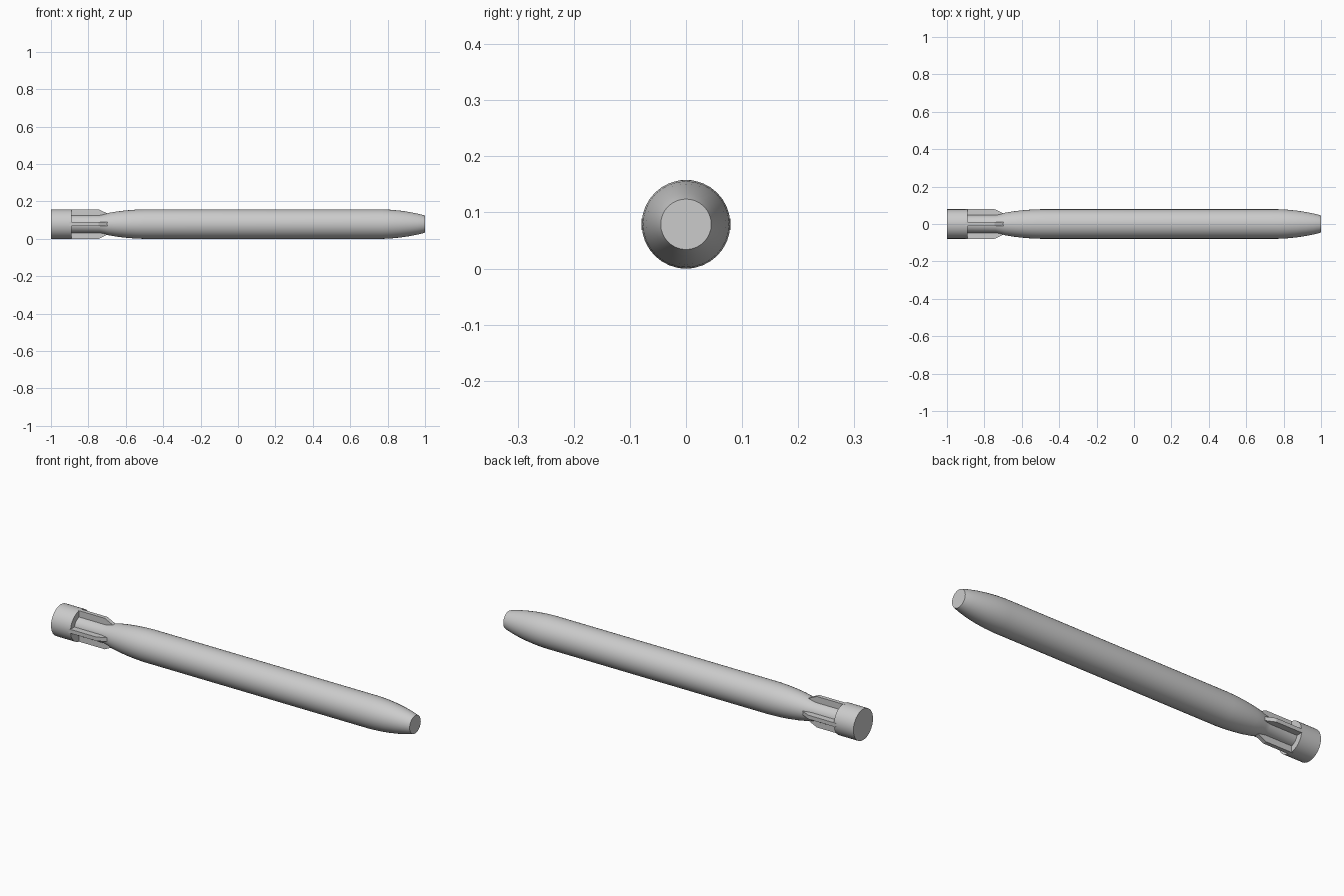
import bpy, bmesh, math
from mathutils import Matrix

R = 0.079          # body radius, also the height of the axis
SIDES = 32

cube = bpy.data.objects.get("Cube")
if cube:
    bpy.data.objects.remove(cube, do_unlink=True)

# Single painted-metal colour
grey = bpy.data.materials.new("light grey")
grey.use_nodes = True
colour = (0.6, 0.6, 0.6, 1)
grey.diffuse_color = colour
grey.node_tree.nodes["Principled BSDF"].inputs["Base Color"].default_value = colour


def finish(name, bm, smooth=True):
    bmesh.ops.recalc_face_normals(bm, faces=bm.faces)
    mesh = bpy.data.meshes.new(name)
    bm.to_mesh(mesh)
    bm.free()
    mesh.materials.append(grey)
    obj = bpy.data.objects.new(name, mesh)
    obj.location.z = R
    bpy.context.collection.objects.link(obj)
    if smooth:
        bpy.ops.object.select_all(action="DESELECT")
        obj.select_set(True)
        bpy.context.view_layer.objects.active = obj
        bpy.ops.object.shade_smooth_by_angle(angle=math.radians(25))
    return obj


def lathe(name, profile):
    """Closed solid of revolution about x from (x, radius) points."""
    bm = bmesh.new()
    rings = []
    for x, r in profile:
        angles = [math.tau * i / SIDES for i in range(SIDES)]
        rings.append([bm.verts.new((x, r * math.cos(a), r * math.sin(a))) for a in angles])
    for a, b in zip(rings, rings[1:]):
        for i in range(SIDES):
            j = (i + 1) % SIDES
            bm.faces.new((a[i], a[j], b[j], b[i]))
    bm.faces.new(rings[0])
    bm.faces.new(rings[-1])
    return finish(name, bm)


def fin(name, angle, thickness=0.02):
    """Flat fin with a swept leading edge, turned about the x axis."""
    outline = [(-0.9, 0.02), (-0.9, R), (-0.745, R), (-0.695, 0.055), (-0.695, 0.02)]
    bm = bmesh.new()
    face = bm.faces.new([bm.verts.new((x, -thickness / 2, z)) for x, z in outline])
    extruded = bmesh.ops.extrude_face_region(bm, geom=[face])["geom"]
    moved = [v for v in extruded if isinstance(v, bmesh.types.BMVert)]
    bmesh.ops.translate(bm, verts=moved, vec=(0, thickness, 0))
    bmesh.ops.transform(bm, matrix=Matrix.Rotation(angle, 4, "X"), verts=bm.verts)
    return finish(name, bm, smooth=False)


# Body: narrow tail stem, flared shoulder, long barrel, rounded blunt nose
lathe("body", [(-0.9, 0.048), (-0.74, 0.048), (-0.715, 0.053), (-0.69, 0.06),
               (-0.65, 0.067), (-0.6, 0.073), (-0.55, 0.077), (-0.5, R),
               (0.77, R), (0.82, 0.0765), (0.87, 0.0715), (0.92, 0.064),
               (0.96, 0.056), (0.988, 0.049), (1.0, 0.045)])

# Tail drum
lathe("tail_drum", [(-1.0, R), (-0.89, R)])

# Four tail fins
for k, side in enumerate(("top", "right", "bottom", "left")):
    fin(side + "_fin", k * math.pi / 2)
